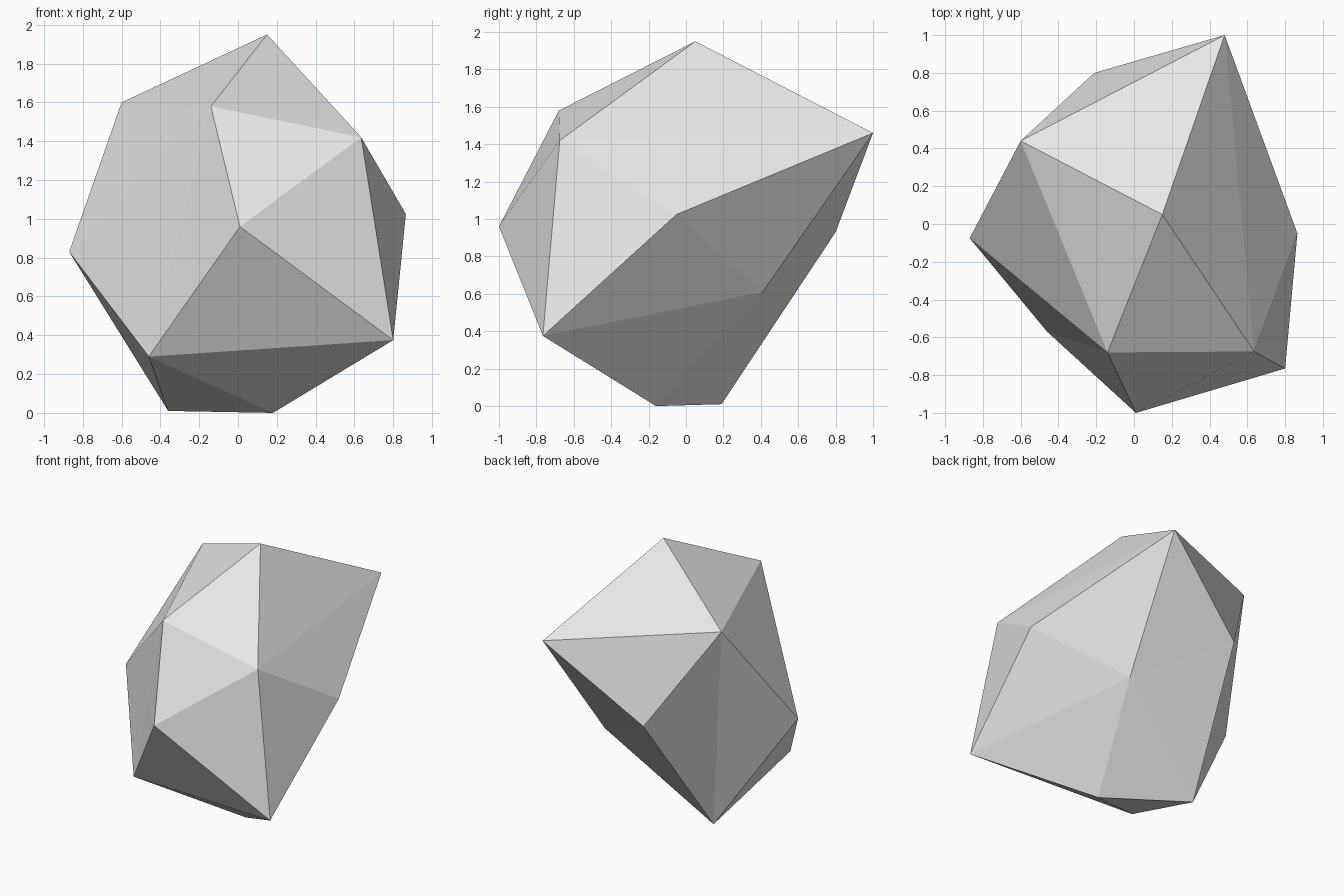
import bpy
import bmesh
from mathutils import Vector

if "Cube" in bpy.data.objects:
    bpy.data.objects.remove(bpy.data.objects["Cube"], do_unlink=True)

# Plain grey stone
stone = bpy.data.materials.new("stone_grey")
stone.use_nodes = True
grey = (0.8, 0.8, 0.8, 1)
stone.diffuse_color = grey
for node in stone.node_tree.nodes:
    if node.type == "BSDF_PRINCIPLED":
        node.inputs["Base Color"].default_value = grey

# Corners of the boulder, from the peak down to the base
corners = {
    "T": (0.15, 0.05, 1.95),
    "A": (-0.60, 0.44, 1.60),
    "B": (-0.14, -0.68, 1.58),
    "K": (0.48, 1.00, 1.46),
    "C": (0.635, -0.675, 1.42),
    "D": (0.865, -0.05, 1.025),
    "E": (0.01, -1.00, 0.96),
    "L": (-0.21, 0.80, 0.93),
    "F": (-0.87, -0.075, 0.83),
    "M": (0.38, 0.41, 0.61),
    "H": (0.80, -0.765, 0.375),
    "G": (-0.46, -0.57, 0.29),
    "J": (-0.36, 0.19, 0.01),
    "I": (0.18, -0.16, 0.0),
}

# Facets, grouped as crown, waist and underside
crown = "TAB TBC TCK TKA CKD CBE ABF AKL"
waist = "CDH CEH BFG BGE FJA AJL KLM MDK"
underside = "EGH GHI GIJ GFJ LMJ MJI MIH MHD"

bm = bmesh.new()
verts = {name: bm.verts.new(Vector(co)) for name, co in corners.items()}
for facet in (crown + " " + waist + " " + underside).split():
    bm.faces.new([verts[name] for name in facet])
bmesh.ops.recalc_face_normals(bm, faces=bm.faces[:])

# Flat-shaded boulder object
mesh = bpy.data.meshes.new("boulder")
bm.to_mesh(mesh)
bm.free()
mesh.materials.append(stone)
boulder = bpy.data.objects.new("boulder", mesh)
bpy.context.scene.collection.objects.link(boulder)
